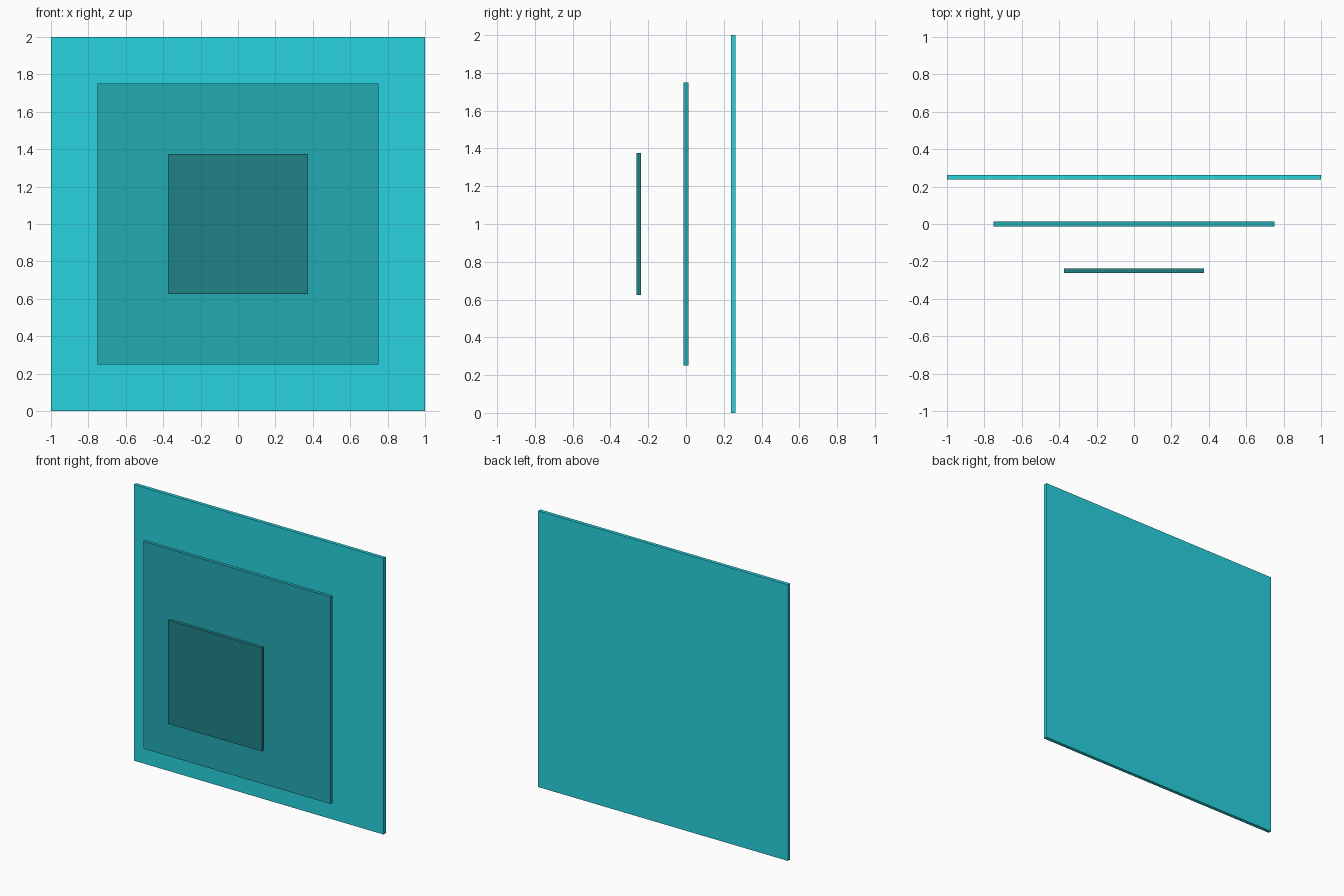
import bpy

if "Cube" in bpy.data.objects:
    bpy.data.objects.remove(bpy.data.objects["Cube"])

THICKNESS = 0.025


def panel(name, size, y, color):
    """Thin upright square panel centred at z = 1."""
    bpy.ops.mesh.primitive_cube_add(size=1, location=(0, y, 1))
    obj = bpy.context.object
    obj.name = name
    obj.scale = (size, THICKNESS, size)
    bpy.ops.object.transform_apply(location=False, rotation=False, scale=True)
    mat = bpy.data.materials.new(name + "_color")
    mat.diffuse_color = (*color, 1)
    mat.use_nodes = True
    mat.node_tree.nodes["Principled BSDF"].inputs["Base Color"].default_value = mat.diffuse_color
    obj.data.materials.append(mat)


# Three nested panels, large and bright at the back to small and dark in front
panel("back_panel", 2.0, 0.25, (0.021, 0.65, 0.73))
panel("middle_panel", 1.5, 0.0, (0.016, 0.40, 0.45))
panel("front_panel", 0.75, -0.25, (0.013, 0.22, 0.24))
